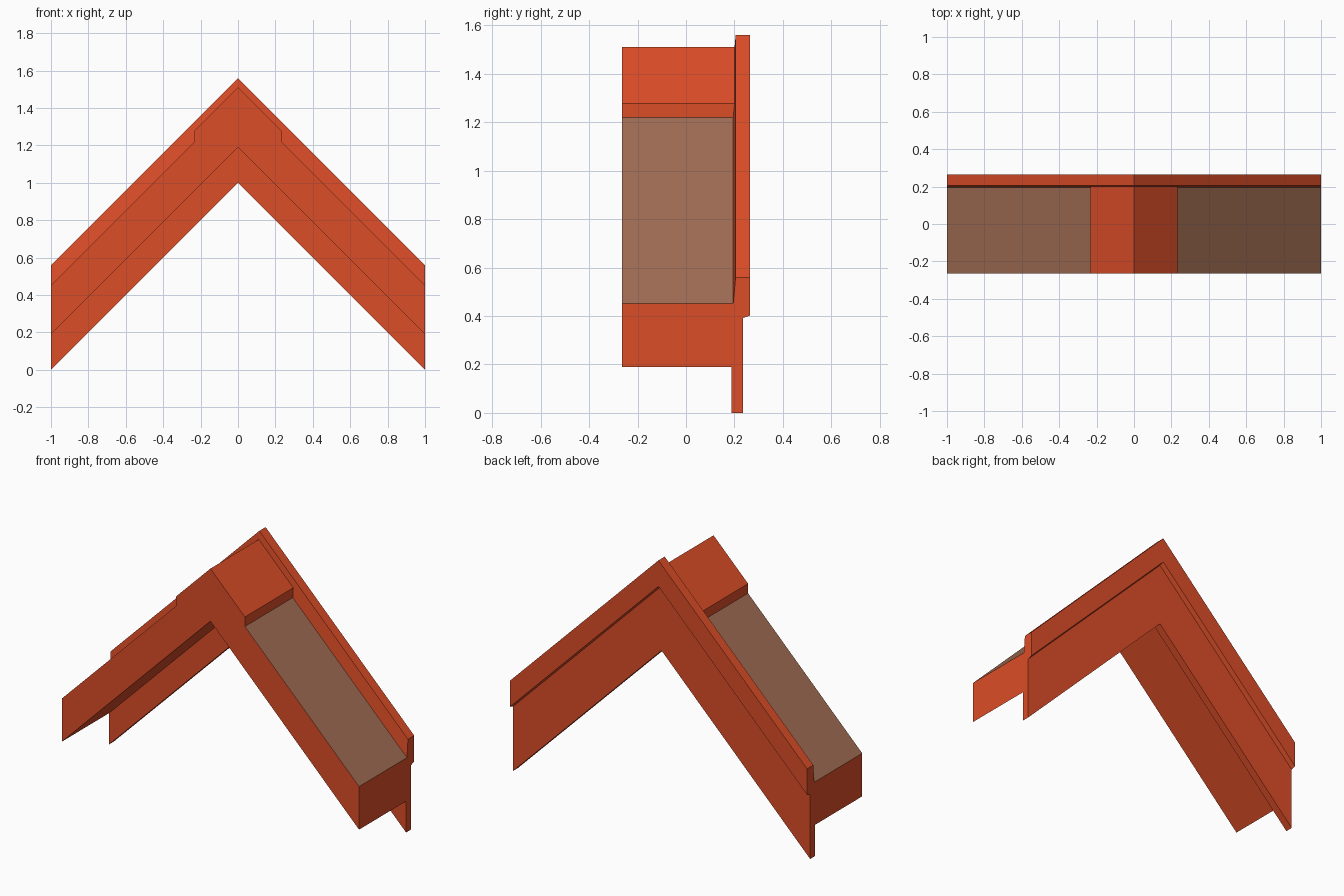
import bpy, bmesh

if "Cube" in bpy.data.objects:
    bpy.data.objects.remove(bpy.data.objects["Cube"])


def material(name, rgb):
    m = bpy.data.materials.new(name)
    m.diffuse_color = (*rgb, 1)
    m.use_nodes = True
    m.node_tree.nodes["Principled BSDF"].inputs["Base Color"].default_value = m.diffuse_color
    return m


RED = material("painted red", (0.72, 0.075, 0.021))
BROWN = material("roof brown", (0.35, 0.15, 0.087))


def finish(bm, name, mats):
    bmesh.ops.recalc_face_normals(bm, faces=bm.faces)
    bm.normal_update()
    me = bpy.data.meshes.new(name)
    ob = bpy.data.objects.new(name, me)
    bpy.context.collection.objects.link(ob)
    for m in mats:
        me.materials.append(m)
    return bm, me


# Gable roof body with raised ridge cap: front profile extruded along y
CAP = 0.232
right = [(1, 0.19), (1, 0.452), (CAP, 1.452 - CAP), (CAP, 1.51 - CAP)]
left = [(-x, z) for x, z in reversed(right)]
profile = [(0, 1.19)] + right + [(0, 1.51)] + left
bm = bmesh.new()
face = bm.faces.new([bm.verts.new((x, -0.265, z)) for x, z in profile])
ext = bmesh.ops.extrude_face_region(bm, geom=[face], use_keep_orig=True)
for v in ext["geom"]:
    if isinstance(v, bmesh.types.BMVert):
        v.co.y = 0.2
bm, me = finish(bm, "gable_roof", [RED, BROWN])
# The two sloped roof panels outside the cap are brown
for f in bm.faces:
    if f.normal.z > 0.1 and abs(f.calc_center_median().x) > CAP + 0.1:
        f.material_index = 1
bm.to_mesh(me)
bm.free()


# Gable boards: (y, height) section swept over the ridge at 45 degrees
def gable_sweep(name, section):
    bm = bmesh.new()
    rings = [[bm.verts.new((x, y, h + 1 - abs(x))) for y, h in section]
             for x in (-1, 0, 1)]
    n = len(section)
    for a, b in zip(rings, rings[1:]):
        for i in range(n):
            j = (i + 1) % n
            bm.faces.new((a[i], a[j], b[j], b[i]))
    bm.faces.new(rings[0])
    bm.faces.new(rings[-1])
    bm, me = finish(bm, name, [RED])
    bm.to_mesh(me)
    bm.free()


# Flat fascia board with stepped trim along its top edge
gable_sweep("barge_board", [
    (0.187, 0), (0.235, 0), (0.235, 0.392), (0.265, 0.402),
    (0.265, 0.56), (0.205, 0.56), (0.195, 0.452), (0.187, 0.44)])
